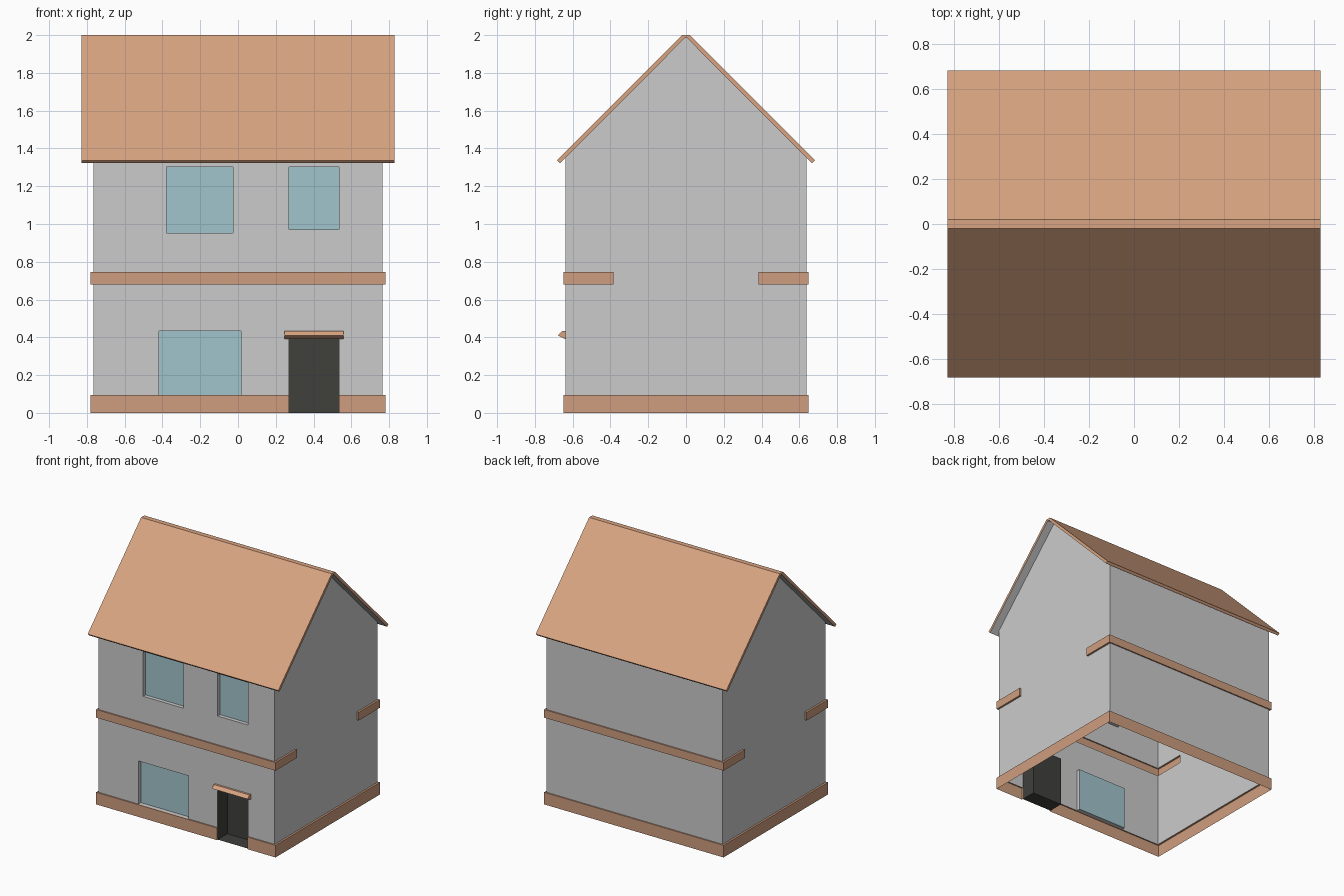
import bpy, bmesh

if "Cube" in bpy.data.objects:
    bpy.data.objects.remove(bpy.data.objects["Cube"])

W, D = 0.765, 0.638          # wall half sizes
BW, BD = 0.78, 0.648         # band / plinth half sizes


def material(name, rgb):
    m = bpy.data.materials.new(name)
    m.diffuse_color = (*rgb, 1)
    m.use_nodes = True
    m.node_tree.nodes["Principled BSDF"].inputs["Base Color"].default_value = m.diffuse_color
    return m


TERRACOTTA = material("terracotta", (0.69, 0.37, 0.22))
BRICK = material("brick", (0.62, 0.34, 0.21))
GLASS = material("glass", (0.36, 0.56, 0.61))
DARK = material("dark", (0.05, 0.05, 0.045))


def place(k, u, d, z):
    """Point on side k (0 front, 1 right, 2 back, 3 left), d outward."""
    x, y = u, -d
    for _ in range(k):
        x, y = -y, x
    return (x, y, z)


def make(name, faces, *mats, slots=None):
    bm = bmesh.new()
    for i, pts in enumerate(faces):
        f = bm.faces.new([bm.verts.new(p) for p in pts])
        if slots:
            f.material_index = slots[i]
    bmesh.ops.remove_doubles(bm, verts=bm.verts, dist=1e-5)
    me = bpy.data.meshes.new(name)
    bm.to_mesh(me)
    bm.free()
    for m in mats:
        me.materials.append(m)
    ob = bpy.data.objects.new(name, me)
    bpy.context.collection.objects.link(ob)
    return ob


def panel(k, u0, u1, z0, z1, d):
    return [place(k, u, d, z) for u, z in ((u0, z0), (u1, z0), (u1, z1), (u0, z1))]


def grid_wall(k, half, d, top, holes):
    """Single-skin wall split on hole edges, leaving the holes open."""
    us = sorted({-half, half, *(v for h in holes for v in h[:2])})
    zs = sorted({0.095, top, *(v for h in holes for v in h[2:] if v > 0.095)})
    out = []
    for a, b in zip(us, us[1:]):
        for c, e in zip(zs, zs[1:]):
            u, z = (a + b) / 2, (c + e) / 2
            if not any(h[0] < u < h[1] and h[2] < z < h[3] for h in holes):
                out.append(panel(k, a, b, c, e, d))
    return out


def sleeve(k, u0, u1, z0, z1, da, db):
    """Four faces joining a rectangle at depth da to one at depth db."""
    a, b = panel(k, u0, u1, z0, z1, da), panel(k, u0, u1, z0, z1, db)
    return [[a[i], a[(i + 1) % 4], b[(i + 1) % 4], b[i]] for i in range(4)]


def strip(k, u0, u1, z0, z1, d0, d1, sides=(0, 1, 2, 3)):
    """Raised strip, open at the back; sides: bottom, right, top, left."""
    s = sleeve(k, u0, u1, z0, z1, d0, d1)
    return [panel(k, u0, u1, z0, z1, d1)] + [s[i] for i in sides]


# openings on the front
windows = {
    "lower_window": (-0.418, 0.015, 0.095, 0.433),
    "upper_left_window": (-0.378, -0.027, 0.952, 1.303),
    "upper_right_window": (0.27, 0.535, 0.97, 1.303),
}
door = (0.27, 0.535, 0.0, 0.39)
canopy = (0.247, 0.558, 0.39, 0.433)
B0, B1, RET = 0.681, 0.745, 0.384    # band heights and where its returns stop

# walls
EAVE = 1.99 - D
walls = grid_wall(0, W, D, EAVE, [*windows.values(), door, canopy, (-W, W, B0, B1)])
walls += grid_wall(2, W, D, EAVE, [(-W, W, B0, B1)])
for k in (1, 3):
    walls += grid_wall(k, D, W, EAVE, [(-D, -RET, B0, B1), (RET, D, B0, B1)])
    walls.append([place(k, u, W, z) for u, z in
                  ((-D, EAVE), (D, EAVE), (0.005, 1.985), (-0.005, 1.985))])
make("walls", walls)

# windows: grey reveals and glass panes
for name, r in windows.items():
    reveal = [f[::-1] for f in sleeve(0, *r, D - 0.03, D)]
    make(name, [panel(0, *r, D - 0.03)] + reveal, GLASS, None, slots=[0, 1, 1, 1, 1])

# door recess
make("door", [panel(0, *door, D - 0.12)] +
     [f[::-1] for f in sleeve(0, *door, D - 0.12, D)], DARK)

# door canopy
u0, u1 = canopy[:2]
prof = [(D, 0.39), (0.678, 0.41), (0.655, 0.433), (D, 0.433)]
ring = [[place(0, u, d, z) for d, z in prof] for u in (u0, u1)]
make("door_canopy", [ring[0][::-1], ring[1]] +
     [[ring[0][i], ring[0][i + 1], ring[1][i + 1], ring[1][i]][::-1] for i in range(3)],
     TERRACOTTA)

# floor band with short returns on the gable sides
band = []
for k in (0, 2):
    band += strip(k, -BW, BW, B0, B1, D, BD)
for k in (1, 3):
    band += strip(k, -D, -RET, B0, B1, W, BW, (0, 1, 2))
    band += strip(k, RET, D, B0, B1, W, BW, (0, 2, 3))
make("floor_band", band, BRICK)

# plinth, open below and broken by the door
plinth = strip(0, -BW, door[0], 0, 0.095, D, BD, (1, 2, 3))
plinth += strip(0, door[1], BW, 0, 0.095, D, BD, (1, 2, 3))
plinth += strip(2, -BW, BW, 0, 0.095, D, BD, (1, 2, 3))
for k in (1, 3):
    plinth += strip(k, -D, D, 0, 0.095, W, BW, (2,))
make("plinth", plinth, BRICK)

# roof slab: outer and inner profile lines joined, grey underside
outer = [(-0.683, 1.337), (-0.02, 2.0), (0.02, 2.0), (0.683, 1.337)]
inner = [(-0.668, 1.322), (-0.005, 1.985), (0.005, 1.985), (0.668, 1.322)]
R = 0.828
roof, slots = [], []


def along(p, q):
    return [(-R, *p), (R, *p), (R, *q), (-R, *q)]


for i in range(3):
    o0, o1, i0, i1 = outer[i], outer[i + 1], inner[i], inner[i + 1]
    roof += [along(o0, o1), along(i1, i0),
             [(R, *i0), (R, *i1), (R, *o1), (R, *o0)],
             [(-R, *o0), (-R, *o1), (-R, *i1), (-R, *i0)]]
    slots += [0, 1, 0, 0]
roof += [along(inner[0], outer[0]), along(outer[3], inner[3])]
slots += [0, 0]
make("roof", roof, TERRACOTTA, None, slots=slots)
